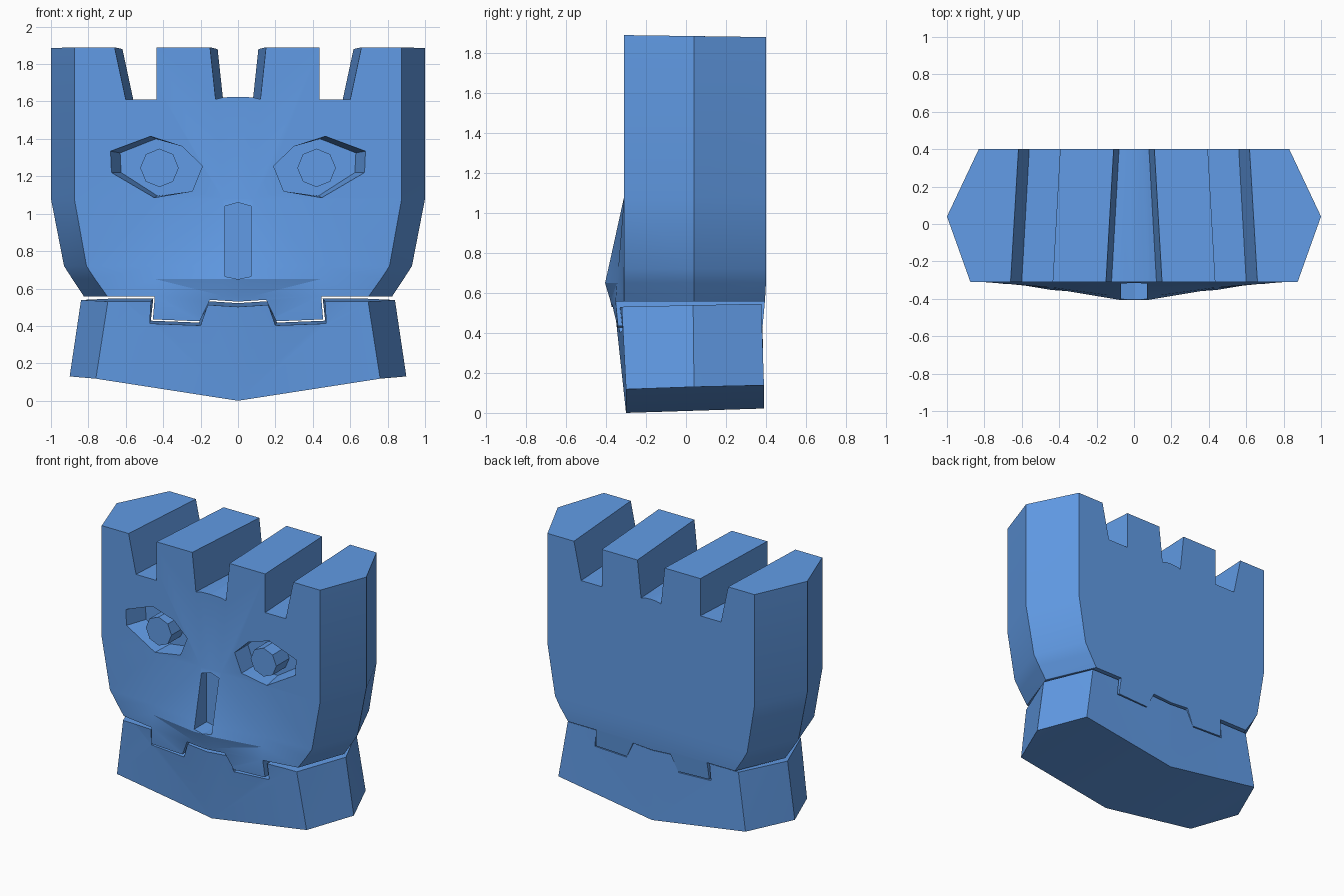
import bpy, bmesh, math

if "Cube" in bpy.data.objects:
    bpy.data.objects.remove(bpy.data.objects["Cube"])

blue = bpy.data.materials.new("blue")
blue.diffuse_color = (0.12, 0.33, 0.79, 1)
blue.use_nodes = True
blue.node_tree.nodes["Principled BSDF"].inputs["Base Color"].default_value = blue.diffuse_color


def make(name, verts, faces, hidden=False):
    bm = bmesh.new()
    vs = [bm.verts.new(v) for v in verts]
    for f in faces:
        bm.faces.new([vs[i] for i in f])
    bmesh.ops.remove_doubles(bm, verts=bm.verts, dist=1e-4)
    bmesh.ops.triangulate(bm, faces=bm.faces)
    bmesh.ops.recalc_face_normals(bm, faces=bm.faces)
    me = bpy.data.meshes.new(name)
    bm.to_mesh(me)
    bm.free()
    me.materials.append(blue)
    ob = bpy.data.objects.new(name, me)
    bpy.context.collection.objects.link(ob)
    ob.hide_render = hidden
    return ob


def loft_mirrored(name, rings):
    """Skin half rings that start and end on x=0, and mirror them across x."""
    n = len(rings[0])
    verts, faces = [], []
    for s in (1, -1):
        o = len(verts)
        verts += [(s * x, y, z) for r in rings for x, y, z in r]
        for k in range(len(rings) - 1):
            for i in range(n - 1):
                a = o + k * n + i
                faces.append((a, a + 1, a + n + 1, a + n))
        faces.append(range(o, o + n))
        faces.append(range(o + (len(rings) - 1) * n, o + len(rings) * n))
    return make(name, verts, faces)


def prism(name, front, back, y0, y1, over=0.0, hidden=True):
    """Join an x,z outline at y0 to another at y1, extended past both by a fraction."""
    n = len(front)
    verts = [(a[0] + (b[0] - a[0]) * t, y0 + (y1 - y0) * t, a[1] + (b[1] - a[1]) * t)
             for t in (-over, 1 + over) for a, b in zip(front, back)]
    faces = [(i, (i + 1) % n, n + (i + 1) % n, n + i) for i in range(n)]
    return make(name, verts, faces + [range(n), range(n, 2 * n)], hidden)


def full(half):
    return half + [(-x, z) for x, z in reversed(half) if x > 0]


def boolean(ob, tool, op):
    m = ob.modifiers.new("cut", 'BOOLEAN')
    m.operation, m.object, m.solver = op, tool, 'EXACT'
    bpy.context.view_layer.objects.active = ob
    bpy.ops.object.modifier_apply(modifier=m.name)
    bpy.data.objects.remove(tool)


def smooth(ob, degrees):
    bpy.ops.object.select_all(action='DESELECT')
    ob.select_set(True)
    bpy.context.view_layer.objects.active = ob
    bpy.ops.object.shade_smooth_by_angle(angle=math.radians(degrees))


# Head: six-sided plan, tapering below the cheeks, face bulging to the nose
def head_ring(z, f, yi, yc, mid, back, yb=.4, zb=None):
    zb = z if zb is None else zb
    return [(0, yc, z), (.08, yc, z), (.44, yi, z), (f, -.31, z),
            (mid, .04, (z + zb) / 2), (back, yb, zb), (0, yb, zb)]


head = loft_mirrored("head", [
    head_ring(1.89, .875, -.31, -.31, 1.0, .83, zb=1.88),
    head_ring(1.08, .875, -.31, -.31, 1.0, .83),
    head_ring(.72, .81, -.339, -.389, .93, .77),
    head_ring(.65, .764, -.345, -.405, .885, .73),
    head_ring(.56, .70, -.353, -.378, .825, .67, .395),
    head_ring(.40, .70, -.340, -.345, .82, .67, .38)])

# Battlement notches above and teeth below
outline = [(0, .53), (.15, .54), (.205, .425), (.455, .435), (.445, .558), (1.2, .558),
           (1.2, 2.03), (.69, 2.03), (.60, 1.61), (.435, 1.61), (.435, 2.03),
           (.165, 2.03), (.12, 1.612), (.08, 1.622), (0, 1.625)]
outline_back = [(x - .04 if z > 1.5 and 0 < x < 1 else x, z) for x, z in outline]
boolean(head, prism("head_outline", full(outline), full(outline_back), -.31, .4, .3), 'INTERSECT')

# Eye sockets
eye = [(.19, 1.255), (.30, 1.36), (.47, 1.415), (.685, 1.335), (.68, 1.22), (.45, 1.085), (.245, 1.12)]
eye_in = [(.19, 1.255), (.30, 1.36), (.44, 1.40), (.63, 1.325), (.625, 1.22), (.43, 1.095), (.245, 1.12)]
for s in (1, -1):
    a, b = [[(s * x, z) for x, z in p] for p in (eye, eye_in)]
    boolean(head, prism("socket", a, b, -.32, -.16), 'DIFFERENCE')

# Nose slot
slot = full([(0, 1.06), (.07, 1.04), (.07, .665), (0, .65)])
boolean(head, prism("nose_slot", slot, slot, -.5, -.26), 'DIFFERENCE')
smooth(head, 22)

# Eight-sided pupils
for s, side in ((1, "right"), (-1, "left")):
    ring = [(s * .42 + .103 * math.cos(math.pi * i / 4),
             1.245 + .103 * math.sin(math.pi * i / 4)) for i in range(8)]
    prism("pupil_" + side, ring, ring, -.308, -.15, hidden=False)

# Jaw with a V-shaped underside
jaw = loft_mirrored("jaw", [
    [(0, -.365, .6), (.685, -.325, .6), (.83, .035, .6), (.675, .375, .6), (0, .38, .6)],
    [(0, -.3, 0), (.76, -.3, .118), (.9, .04, .13), (.75, .39, .138), (0, .39, .022)]])
jaw_front = [(0, .502), (.16, .512), (.2, .402), (.472, .412), (.465, .53), (1.2, .53), (1.2, -.5), (0, -.5)]
jaw_back = [(0, .522), (.158, .532), (.208, .418), (.465, .428), (.453, .546), (1.2, .546), (1.2, -.5), (0, -.5)]
boolean(jaw, prism("jaw_outline", full(jaw_front), full(jaw_back), -.36, .38, .2), 'INTERSECT')
smooth(jaw, 22)
